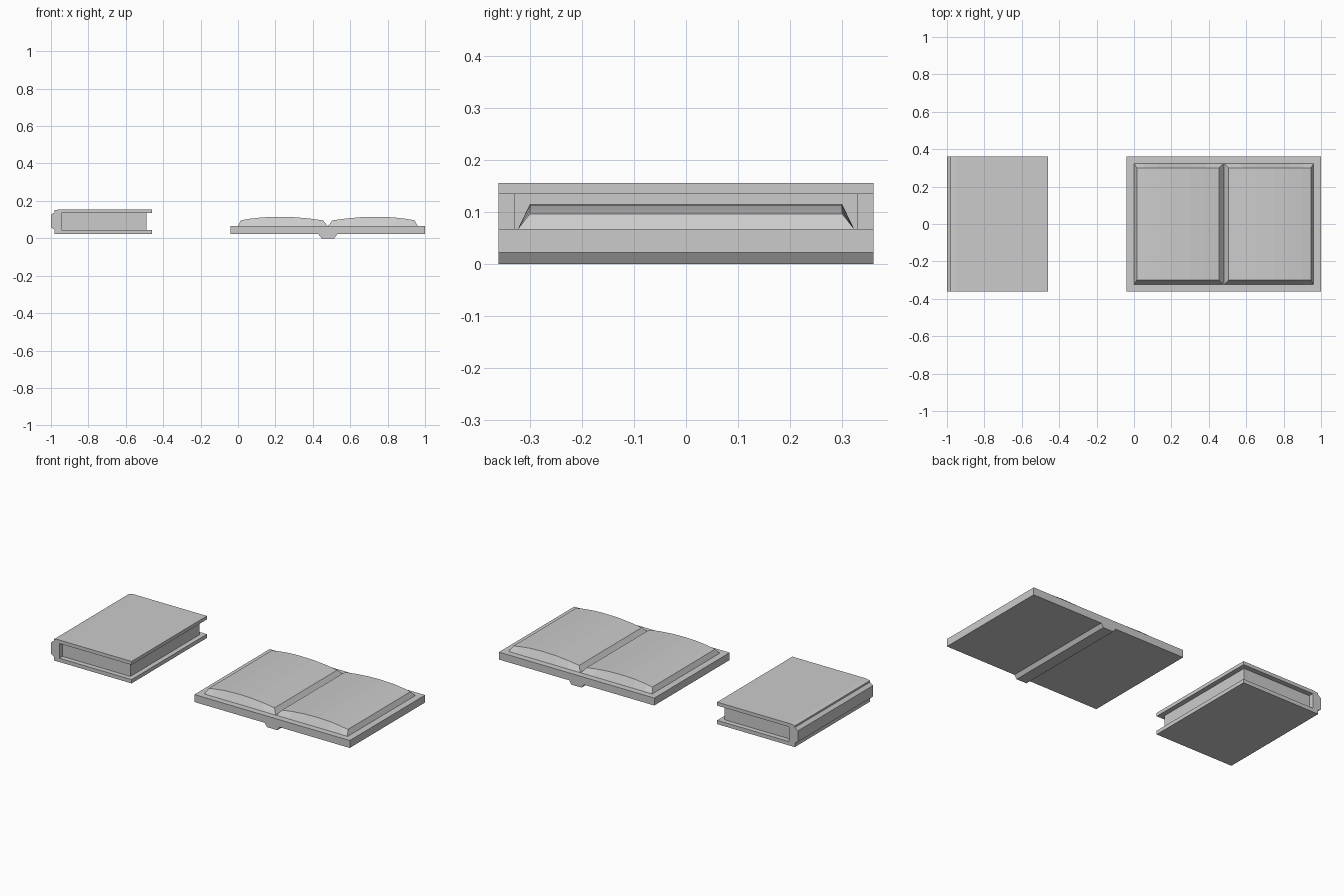
import bpy, bmesh

if "Cube" in bpy.data.objects:
    bpy.data.objects.remove(bpy.data.objects["Cube"])


def finish(name, bm):
    bmesh.ops.recalc_face_normals(bm, faces=bm.faces[:])
    mesh = bpy.data.meshes.new(name)
    bm.to_mesh(mesh)
    bm.free()
    obj = bpy.data.objects.new(name, mesh)
    bpy.context.collection.objects.link(obj)
    return obj


def extrude_profile(name, pts, half_depth):
    """Extrude an (x, z) outline symmetrically along y."""
    bm = bmesh.new()
    face = bm.faces.new([bm.verts.new((x, -half_depth, z)) for x, z in pts])
    out = bmesh.ops.extrude_face_region(bm, geom=[face])
    moved = [v for v in out["geom"] if isinstance(v, bmesh.types.BMVert)]
    bmesh.ops.translate(bm, verts=moved, vec=(0, 2 * half_depth, 0))
    return finish(name, bm)


def box(x0, x1, z0, z1):
    return [(x0, z0), (x1, z0), (x1, z1), (x0, z1)]


# Closed book: one C-shaped cover with a raised, chamfered spine
extrude_profile("closed_book_cover", [
    (-0.46, 0.022), (-0.98, 0.022), (-0.98, 0.046), (-1.0, 0.058),
    (-1.0, 0.125), (-0.98, 0.14), (-0.98, 0.15), (-0.95, 0.155),
    (-0.46, 0.155), (-0.46, 0.134), (-0.943, 0.134), (-0.943, 0.045),
    (-0.46, 0.045)], 0.36)
extrude_profile("closed_book_pages", box(-0.944, -0.489, 0.044, 0.135), 0.33)

# Open book: cover slab with the spine ridge underneath
extrude_profile("open_book_cover", [
    (-0.04, 0.022), (0.43, 0.022), (0.447, 0.0), (0.515, 0.0),
    (0.53, 0.022), (1.0, 0.022), (1.0, 0.067), (-0.04, 0.067)], 0.36)

# Page stacks: sloping sides and a gently arched top, mirrored at the gutter
GUTTER = 0.48
ARCH = [(0.025, 0.096), (0.10, 0.106), (0.18, 0.113), (0.27, 0.115),
        (0.35, 0.112), (0.42, 0.104), (0.465, 0.096)]


def page_stack(name, side):
    base = [(0.002 + 0.478 * (u - 0.025) / 0.44, 0.067) for u, _ in ARCH]
    bm = bmesh.new()

    def row(pts, y):
        return [bm.verts.new((GUTTER + side * u, y, z)) for u, z in pts]

    rows = [row(base, -0.323), row(ARCH, -0.30), row(ARCH, 0.30), row(base, 0.323)]
    # front slope, arched top, back slope and underside
    for a, b in zip(rows, rows[1:] + rows[:1]):
        for i in range(len(ARCH) - 1):
            bm.faces.new((a[i], a[i + 1], b[i + 1], b[i]))
    # gutter and outer slopes
    for i in (0, -1):
        bm.faces.new([r[i] for r in rows])
    return finish(name, bm)


page_stack("left_pages", -1)
page_stack("right_pages", 1)
